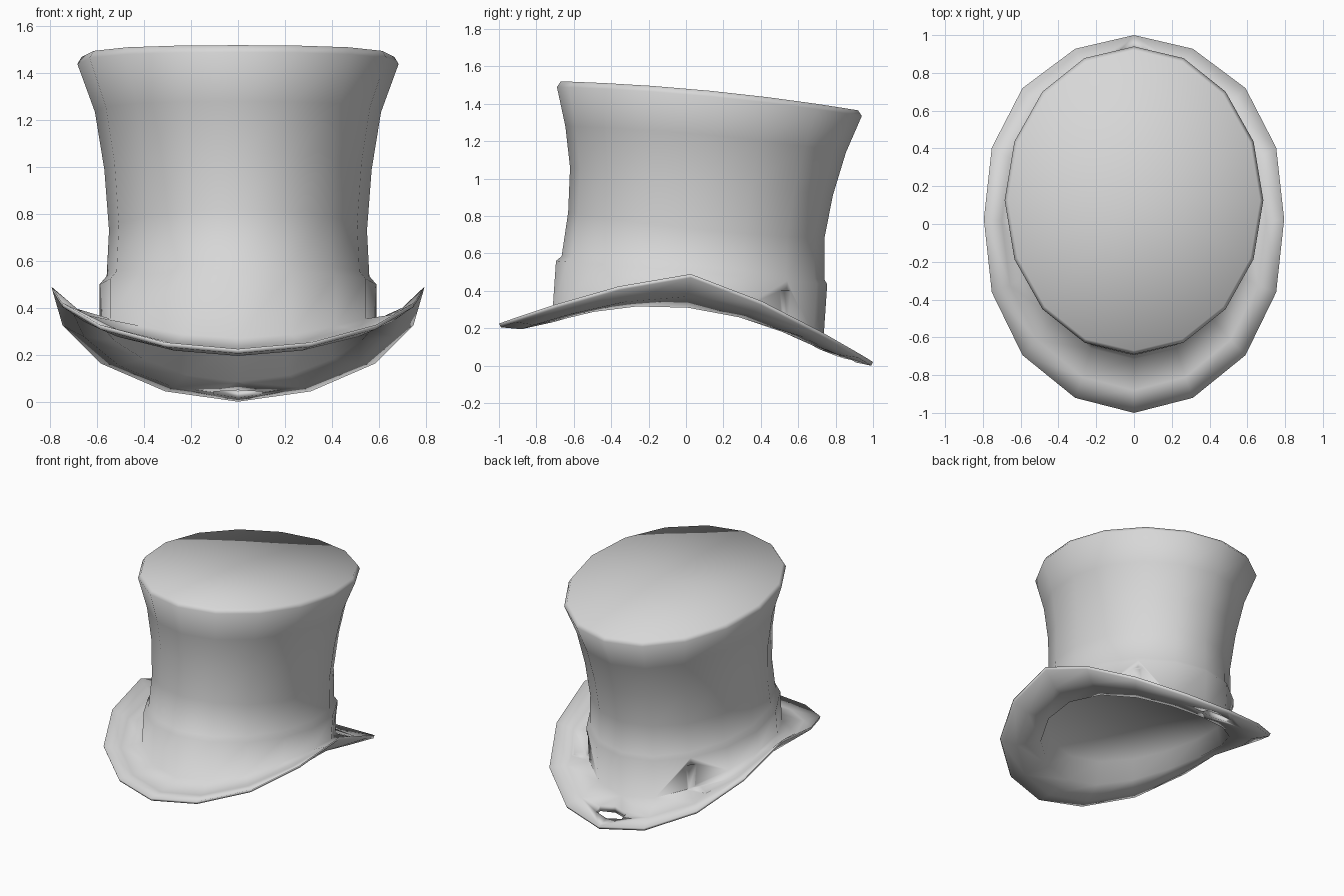
import bpy, bmesh
from math import sin, cos, pi

SIDES = 16
cube = bpy.data.objects.get("Cube")
if cube:
    bpy.data.objects.remove(cube)

felt = bpy.data.materials.new("grey_felt")
felt.use_nodes = True
grey = (0.68, 0.68, 0.68, 1)
felt.diffuse_color = grey
felt.node_tree.nodes["Principled BSDF"].inputs["Base Color"].default_value = grey


def ring(bm, rx, front, back, side_z, bend=2.0, bulge=0.0):
    """Oval loop through the (y, z) front and back points, lifted at the sides."""
    (fy, fz), (by, bz) = front, back
    mid = (fz + bz) / 2
    verts = []
    for i in range(SIDES):
        t = 2 * pi * i / SIDES
        c, s = cos(t), sin(t)
        x = rx * s * (1 + bulge * sin(2 * t) ** 2)
        y = (fy + by) / 2 + (by - fy) / 2 * c + bulge * s * s / 2
        z = mid + (bz - fz) / 2 * c + (side_z - mid) * (1 - abs(c) ** bend)
        verts.append(bm.verts.new((x, y, z)))
    return verts


def finish(bm, name):
    bmesh.ops.recalc_face_normals(bm, faces=bm.faces)
    mesh = bpy.data.meshes.new(name)
    bm.to_mesh(mesh)
    bm.free()
    mesh.materials.append(felt)
    obj = bpy.data.objects.new(name, mesh)
    bpy.context.collection.objects.link(obj)
    return obj


def loft(name, rings):
    """Skin a stack of rings and close both ends with a fan."""
    bm = bmesh.new()
    loops = [ring(bm, *r) for r in rings]
    for a, b in zip(loops, loops[1:]):
        for i in range(SIDES):
            j = (i + 1) % SIDES
            bm.faces.new((a[i], a[j], b[j], b[i]))
    bmesh.ops.poke(bm, faces=[bm.faces.new(loops[k]) for k in (0, -1)])
    return finish(bm, name)


def cut(target, location, size):
    """Cut a six-sided opening out of the target."""
    bm = bmesh.new()
    bmesh.ops.create_cone(bm, cap_ends=True, segments=6, radius1=1, radius2=1, depth=2)
    bmesh.ops.scale(bm, vec=size, verts=bm.verts)
    bmesh.ops.translate(bm, vec=location, verts=bm.verts)
    cutter = finish(bm, "cutter")
    cutter.hide_render = True
    bpy.context.view_layer.objects.active = target
    mod = target.modifiers.new("opening", "BOOLEAN")
    mod.operation = "DIFFERENCE"
    mod.object = cutter
    bpy.ops.object.modifier_apply(modifier=mod.name)
    bpy.data.objects.remove(cutter)


crown = [  # flared, with a sloping top
    (0.667, (-0.67, 1.52), (0.92, 1.365), 1.47),
    (0.685, (-0.69, 1.49), (0.94, 1.335), 1.44),
    (0.61, (-0.645, 1.28), (0.855, 1.14), 1.235),
    (0.57, (-0.62, 1.06), (0.785, 0.91), 0.99),
    (0.55, (-0.63, 0.82), (0.74, 0.68), 0.73),
    (0.56, (-0.665, 0.585), (0.74, 0.46), 0.535),
]
band = [  # raised step around the foot of the crown
    (0.59, (-0.695, 0.56), (0.755, 0.435), 0.50),
    (0.59, (-0.715, 0.27), (0.735, 0.14), 0.35),
]
brim = [  # curled up at the sides, dipping at the back
    (0.70, (-0.88, 0.225), (0.88, 0.055), 0.40, 1.5, 0.03),
    (0.795, (-1.0, 0.225), (1.0, 0.02), 0.49, 1.3, 0.05),
    (0.79, (-0.99, 0.205), (0.99, 0.0), 0.47, 1.3, 0.05),
    (0.70, (-0.88, 0.195), (0.87, 0.025), 0.37, 1.5, 0.03),
]
recess = [  # hollow under the hat
    (0.57, (-0.70, 0.235), (0.72, 0.085), 0.31),
    (0.54, (-0.66, 0.40), (0.69, 0.27), 0.43),
]
hat = loft("top_hat", crown + band + brim + recess)

# Opening at the back of the brim and a shallow pocket either side of it
cut(hat, (0, 0.86, 0.08), (0.12, 0.05, 0.2))
for side in (-1, 1):
    cut(hat, (side * 0.46, 0.56, 0.31), (0.08, 0.07, 0.09))

hat.select_set(True)
bpy.context.view_layer.objects.active = hat
bpy.ops.object.shade_smooth_by_angle(angle=2.8)
